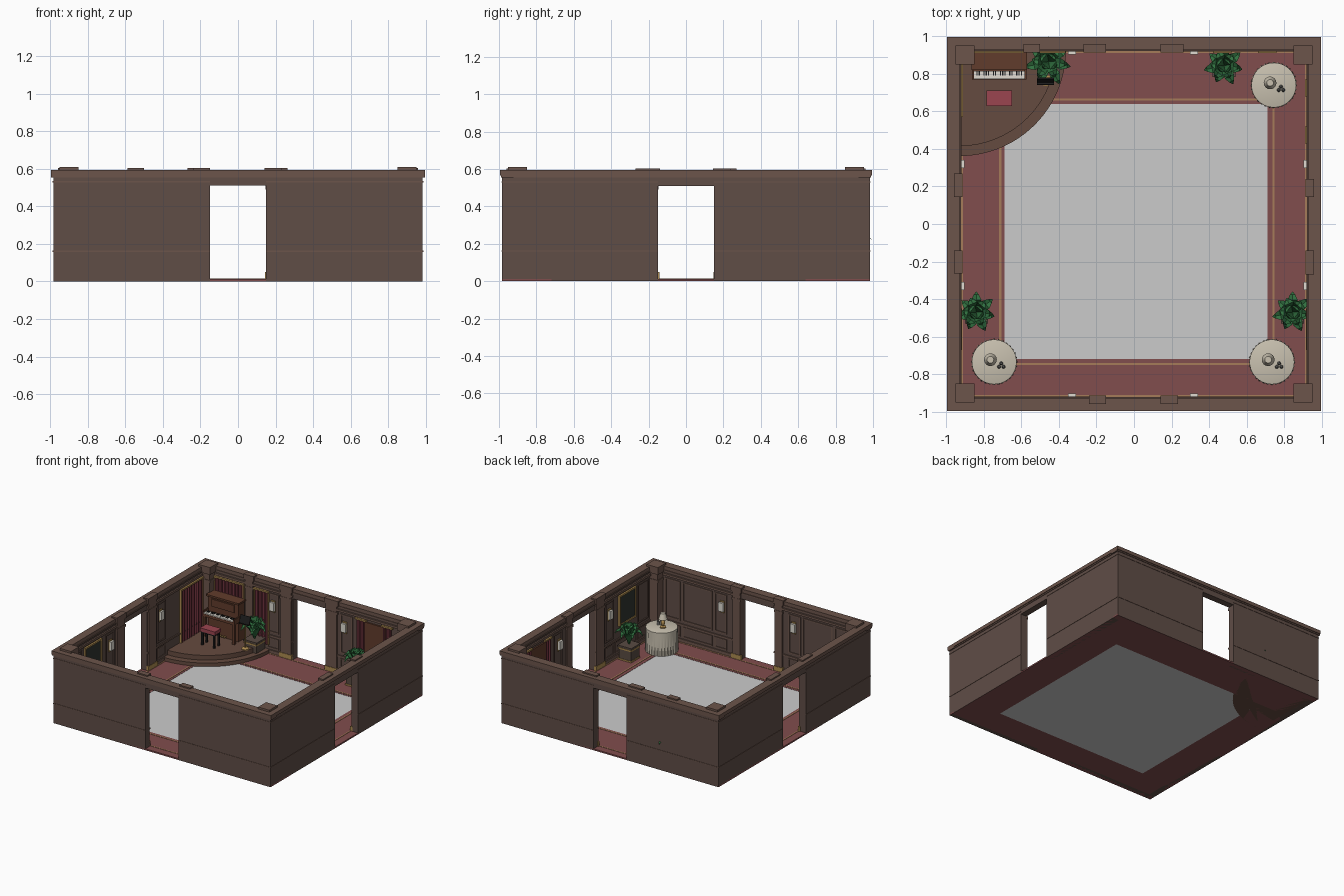
import bpy, bmesh, math
from mathutils import Vector, Matrix

if "Cube" in bpy.data.objects:
    bpy.data.objects.remove(bpy.data.objects["Cube"])

W = 0.93      # inner wall face
OUT = 0.984   # outer wall face


def mat(name, r, g, b):
    m = bpy.data.materials.new(name)
    m.diffuse_color = (r, g, b, 1)
    m.use_nodes = True
    m.node_tree.nodes["Principled BSDF"].inputs["Base Color"].default_value = m.diffuse_color
    return m


WALL = mat("wall_brown", .115, .075, .062)
TRIM = mat("trim_brown", .15, .09, .07)
CARPET = mat("carpet_red", .22, .075, .075)
CURTAIN = mat("curtain_red", .17, .035, .05)
SEAT = mat("seat_red", .33, .06, .08)
GOLD = mat("brass", .42, .26, .08)
STRIPE = mat("stripe_tan", .38, .2, .1)
STAGE = mat("stage_wood", .13, .07, .05)
WOOD = mat("piano_wood", .12, .045, .025)
BLACK = mat("black", .012, .012, .012)
CANVAS = mat("canvas", .03, .035, .03)
IVORY = mat("ivory", .75, .72, .65)
CLOTH = mat("cloth", .58, .53, .43)
LEAF = mat("leaf_green", .03, .16, .05)
POT = mat("pot_brown", .1, .07, .055)
GREY = mat("pewter", .2, .2, .19)


def finish(name, bm, m=None, smooth=False):
    me = bpy.data.meshes.new(name)
    bm.to_mesh(me)
    bm.free()
    ob = bpy.data.objects.new(name, me)
    bpy.context.collection.objects.link(ob)
    if m:
        me.materials.append(m)
    if smooth:
        bpy.context.view_layer.objects.active = ob
        ob.select_set(True)
        bpy.ops.object.shade_smooth_by_angle(angle=math.radians(40))
        ob.select_set(False)
    return ob


def boxes(name, items, m=None):
    """One object from many (x0, x1, y0, y1, z0, z1) boxes."""
    bm = bmesh.new()
    for x0, x1, y0, y1, z0, z1 in items:
        T = Matrix.Translation(((x0 + x1) / 2, (y0 + y1) / 2, (z0 + z1) / 2))
        bmesh.ops.create_cube(bm, size=1, matrix=T @ Matrix.Diagonal((abs(x1 - x0), abs(y1 - y0), z1 - z0, 1)))
    return finish(name, bm, m)


def on_wall(side, u, d):
    """Point at u along a wall and d inward from its inner face."""
    return {"front": (u, d - W), "back": (u, W - d), "left": (d - W, u), "right": (W - d, u)}[side]


def wbox(side, u0, u1, d0, d1, z0, z1):
    (a, b), (c, d) = on_wall(side, u0, d0), on_wall(side, u1, d1)
    return (min(a, c), max(a, c), min(b, d), max(b, d), z0, z1)


def wframe(side, u0, u1, z0, z1, t, d):
    """Rectangular moulding on a wall."""
    return [wbox(side, u0, u1, 0, d, z0, z0 + t), wbox(side, u0, u1, 0, d, z1 - t, z1),
            wbox(side, u0, u0 + t, 0, d, z0 + t, z1 - t), wbox(side, u1 - t, u1, 0, d, z0 + t, z1 - t)]


def ring(x0, x1, y0, y1, t, z0, z1):
    return [(x0, x1, y0, y0 + t, z0, z1), (x0, x1, y1 - t, y1, z0, z1),
            (x0, x0 + t, y0 + t, y1 - t, z0, z1), (x1 - t, x1, y0 + t, y1 - t, z0, z1)]


def lathe(name, prof, c, m, n=24, ripple=0):
    """Revolve (r, z) points; ripple folds the lower points."""
    bm = bmesh.new()
    rows = []
    for i, (r, z) in enumerate(prof):
        f = ripple if i >= len(prof) - 2 else 0
        rows.append([bm.verts.new((c[0] + (r + f * math.cos(k * math.pi)) * math.cos(2 * math.pi * k / n),
                                   c[1] + (r + f * math.cos(k * math.pi)) * math.sin(2 * math.pi * k / n),
                                   c[2] + z)) for k in range(n)])
    for a, b in zip(rows, rows[1:]):
        for k in range(n):
            bm.faces.new((a[k], a[(k + 1) % n], b[(k + 1) % n], b[k]))
    bm.faces.new(rows[0])
    bm.faces.new(rows[-1])
    bmesh.ops.recalc_face_normals(bm, faces=bm.faces)
    return finish(name, bm, m, True)


SIDES = ("front", "back", "left", "right")

# Floor, carpet border and stripes
boxes("floor", [(-.69, .71, -.72, .64, 0, .01)])
boxes("carpet_border", [(-OUT, OUT, -OUT, -.72, 0, .012), (-OUT, OUT, .64, OUT, 0, .012),
                        (-OUT, -.69, -.72, .64, 0, .012), (.71, OUT, -.72, .64, 0, .012)], CARPET)
boxes("carpet_stripes", ring(-.718, .748, -.752, .668, .011, .011, .0145)
      + ring(-.922, .922, -.922, .922, .01, .011, .0145), STRIPE)

# Walls with a doorway in each side
walls, cornice, rails = [], [], []
for s in SIDES:
    e = OUT if s in ("front", "back") else W
    e2 = .995 if e == OUT else W
    for k in (-1, 1):
        walls.append(wbox(s, k * .15, k * e, W - OUT, 0, 0, .57))
        for z0, z1, d in ((.012, .04, .008), (.15, .163, .008), (.522, .54, .012)):
            rails.append(wbox(s, k * .15, k * W, 0, d, z0, z1))
        for z in (.158, .528):
            rails.append(wbox(s, k * .15, k * (OUT + .003), W - OUT - .003, W - OUT, z, z + .006))
    walls.append(wbox(s, -.15, .15, W - OUT, 0, .51, .57))
    cornice.append(wbox(s, -e2, e2, W - .995, .003, .565, .594))
    cornice.append(wbox(s, -e2, e2, W - .989, .008, .555, .565))
boxes("walls", walls, WALL)
boxes("cornice", cornice, TRIM)
boxes("wall_rails", rails, TRIM)

# Door pilasters and corner pillars with brass feet
shaft, cap, feet = [], [], []
for s, a, b in (("front", -.24, -.15), ("front", .14, .235), ("back", -.27, -.15), ("back", .14, .265),
                ("back", -.59, -.5), ("left", .145, .27), ("left", -.265, -.14),
                ("right", .145, .24), ("right", -.27, -.14)):
    shaft.append(wbox(s, a + .012, b - .012, -.005, .012, .01, .56))
    cap += [wbox(s, a, b, -.03, .016, .56, .604), wbox(s, a + .006, b - .006, -.005, .014, .49, .51)]
    feet.append(wbox(s, a + .003, b - .003, -.005, .016, .01, .05))
for x in (-.9, .9):
    for y in (-.9, .9):
        for lst, h, z0, z1 in ((shaft, .042, .01, .55), (cap, .051, .55, .61), (cap, .046, .48, .5), (feet, .046, .01, .05)):
            lst.append((x - h, x + h, y - h, y + h, z0, z1))
boxes("pilaster_shafts", shaft, TRIM)
boxes("pilaster_capitals", cap, TRIM)
boxes("pilaster_feet", feet, GOLD)

# Wall panel mouldings
panels = []
for s in SIDES:
    for k in (-1, 1):
        for a, b in ((.28, .39), (.41, .68), (.70, .84)):
            u0, u1 = sorted((k * a, k * b))
            if (s, k) in (("back", -1), ("left", 1)) and a > .3:
                continue
            panels += wframe(s, u0, u1, .055, .14, .008, .005)
            if s == "front" or a < .3 or (k == -1 and a > .69):
                panels += wframe(s, u0, u1, .185, .505, .01, .006)
boxes("wall_panels", panels, TRIM)


# Pleated curtains with brass rods
def curtain(name, side, u0, u1, z0, z1):
    bm = bmesh.new()
    n = max(8, int((u1 - u0) / .005))
    prev = None
    for i in range(n + 1):
        p = on_wall(side, u0 + (u1 - u0) * i / n, .011 + .006 * math.sin(i * math.pi / 3))
        cur = [bm.verts.new((*p, z)) for z in (z0, z1)]
        if prev:
            bm.faces.new((prev[0], cur[0], cur[1], prev[1]))
        prev = cur
    finish(name, bm, CURTAIN, True)


rods = []
for i, (s, a, b, z0) in enumerate((("back", -.85, -.60, .08), ("back", -.49, -.375, .08), ("left", .58, .85, .08),
                                   ("back", .43, .51, .03), ("back", .67, .75, .03),
                                   ("right", .44, .51, .03), ("right", .69, .76, .03))):
    curtain(f"curtain_{i}", s, a, b, z0, .51)
    rods.append(wbox(s, a - .01, b + .01, .004, .02, .505, .517))
    if i < 3:
        rods += [wbox(s, u - .004, u + .004, 0, .018, z0, .51) for u in (a - .006, b + .006)]
boxes("curtain_rods", rods, GOLD)
boxes("alcove_boards", [wbox(s, .505, .69, 0, .012, .03, .5) for s in ("back", "right")], WOOD)

# Paintings on the side walls
boxes("painting_frames", [b for s in ("left", "right") for b in wframe(s, -.67, -.45, .26, .51, .014, .014)], GOLD)
boxes("painting_canvases", [wbox(s, -.66, -.46, 0, .008, .27, .5) for s in ("left", "right")], CANVAS)

# Wall sconces
plates, shades = [], []
for s in SIDES:
    for u in (-.33, .32):
        plates.append(wbox(s, u - .018, u + .018, 0, .009, .355, .45))
        shades.append(wbox(s, u - .021, u + .021, .009, .026, .37, .44))
boxes("sconce_plates", plates, GOLD)
boxes("sconce_shades", shades, IVORY)

# Quarter-round stage in the back left corner
for name, r, z0, z1 in (("stage_lower_step", .568, 0, .04), ("stage_upper_step", .515, .04, .078)):
    bm = bmesh.new()
    pts = [(-W, W)] + [(-W + r * math.cos(a), W - r * math.sin(a)) for a in (math.pi / 2 * i / 24 for i in range(25))]
    f = bm.faces.new([bm.verts.new((x, y, z0)) for x, y in pts])
    g = bmesh.ops.extrude_face_region(bm, geom=[f])
    bmesh.ops.translate(bm, verts=[v for v in g["geom"] if isinstance(v, bmesh.types.BMVert)], vec=(0, 0, z1 - z0))
    bmesh.ops.recalc_face_normals(bm, faces=bm.faces)
    finish(name, bm, STAGE, True)

# Upright piano
boxes("piano_body", [(-.855, -.58, .835, .912, .078, .385), (-.865, -.57, .82, .915, .385, .4),
                     (-.862, -.573, .77, .84, .24, .262), (-.862, -.852, .77, .84, .262, .285),
                     (-.583, -.573, .77, .84, .262, .285), (-.86, -.84, .775, .795, .078, .24),
                     (-.595, -.575, .775, .795, .078, .24), (-.82, -.615, .826, .836, .31, .37)], WOOD)
boxes("piano_keys", [(-.852, -.583, .772, .815, .262, .27)], IVORY)
boxes("piano_black_keys", [(-.84 + i * .0125, -.834 + i * .0125, .79, .815, .27, .275)
                           for i in range(20) if i % 7 not in (2, 6)], BLACK)
boxes("piano_pedals", [(x - .006, x + .006, .81, .836, .088, .094) for x in (-.74, -.718, -.696)], GOLD)

# Piano bench
boxes("bench_cushion", [(-.786, -.65, .63, .71, .19, .218)], SEAT)
boxes("bench_legs", [(x - .007, x + .007, y - .007, y + .007, .078, .192) for x in (-.772, -.664) for y in (.643, .697)]
      + [(-.78, -.656, .636, .704, .178, .19)], BLACK)

# Music stand
lathe("music_stand_base", [(.03, 0), (.03, .008), (.006, .016), (.004, .22)], (-.47, .765, .076), GOLD, 16)
desk = boxes("music_stand_desk", [(-.045, .045, -.004, .004, -.032, .032), (-.045, .045, -.014, 0, -.036, -.03)], BLACK)
desk.location = (-.472, .766, .315)
desk.rotation_euler = (math.radians(-18), 0, 0)

# Round tables with lamps and small shaker sets
for i, (x, y) in enumerate(((.745, .74), (-.745, -.735), (.735, -.735))):
    lathe(f"tablecloth_{i}", [(.112, .205), (.119, .202), (.119, .17), (.121, .012)], (x, y, 0), CLOTH, 64, .003)
    c = (x - .02, y + .012, .205)
    lathe(f"lamp_base_{i}", [(.024, 0), (.024, .008), (.008, .014), (.016, .035), (.014, .05), (.005, .06), (.005, .08)], c, GOLD, 16)
    lathe(f"lamp_shade_{i}", [(.034, .07), (.018, .118)], c, CLOTH, 16)
    for j, (dx, dy) in enumerate(((.026, -.026), (.05, -.026), (.038, -.008))):
        lathe(f"shaker_{i}_{j}", [(.01, 0), (.008, .02), (.004, .028)], (x + dx, y + dy, .205), GREY, 10)


# Potted plants with folded low-poly leaves
def plant(i, x, y, length):
    h = .055
    boxes(f"planter_{i}", [(x - h, x + h, y - h, y + h, .02, .115), (x - h - .006, x + h + .006, y - h - .006, y + h + .006, .115, .13)], POT)
    boxes(f"planter_trim_{i}", [(x - h - .004, x + h + .004, y - h - .004, y + h + .004, z, z + .012) for z in (.012, .1)], GOLD)
    bm = bmesh.new()
    for n, ln, rise, off in ((7, length, .12, 0), (6, length * .75, .155, .4), (4, length * .4, .165, .9)):
        for k in range(n):
            R = Matrix.Rotation(math.pi / 2 + off + 2 * math.pi * k / n, 3, "Z")
            L = ln if k % 2 == 0 else ln * .9
            prev = None
            for t, w in ((0, .004), (.3, .02), (.6, .027), (.85, .014), (1, .001)):
                z = .125 + rise * math.sin(t * 2.3)
                row = [bm.verts.new(R @ Vector((L * t, s * w, z + abs(s) * w * .4)) + Vector((x, y, 0))) for s in (-1, 0, 1)]
                if prev:
                    for a in (0, 1):
                        bm.faces.new((prev[a], row[a], row[a + 1], prev[a + 1]))
                prev = row
    finish(f"plant_leaves_{i}", bm, LEAF)


for i, p in enumerate(((-.455, .865, .133), (.48, .845, .11), (-.84, -.47, .11), (.845, -.47, .11))):
    plant(i, *p)
